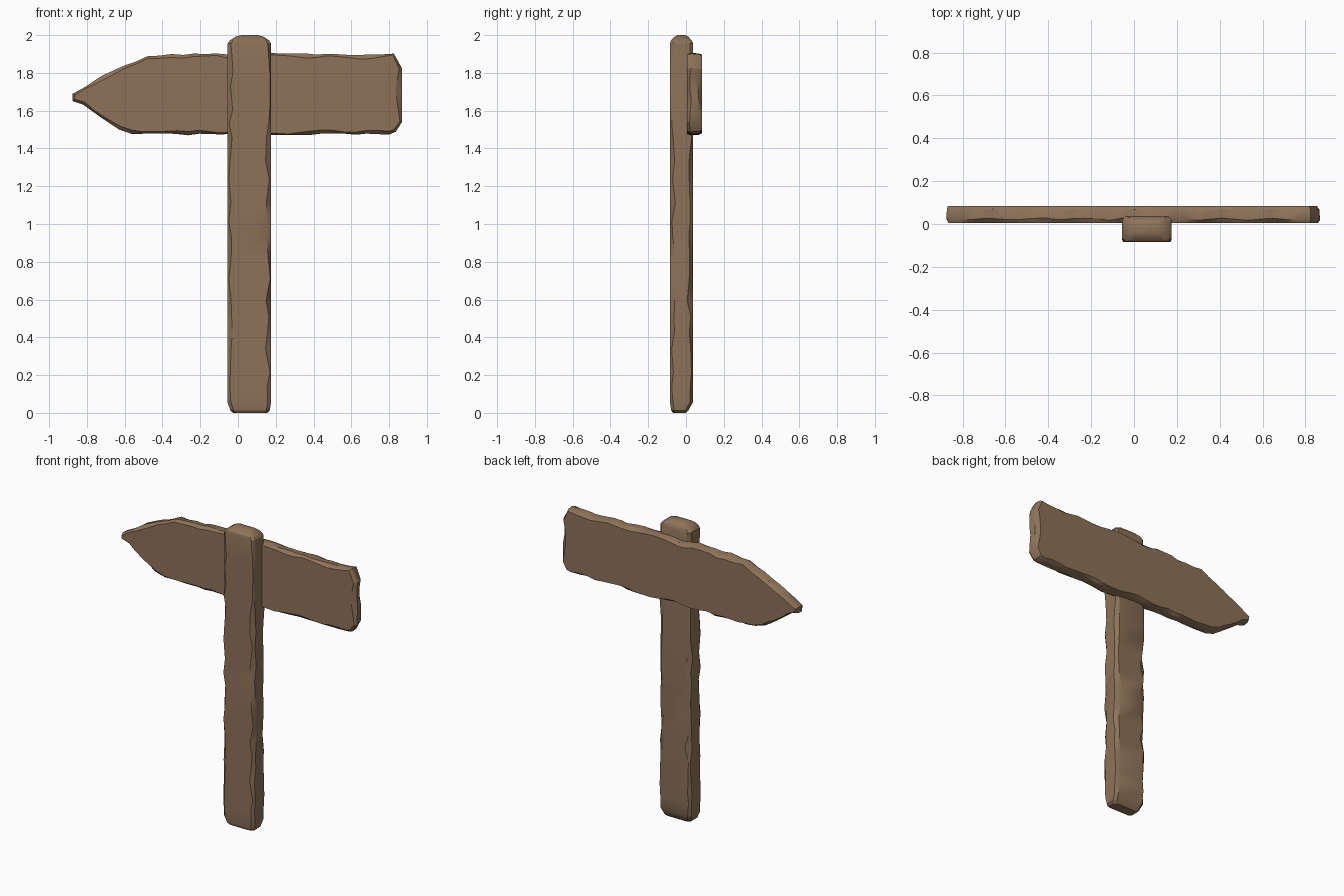
import bpy, bmesh, math, random
from mathutils import Vector

if "Cube" in bpy.data.objects:
    bpy.data.objects.remove(bpy.data.objects["Cube"])

random.seed(7)

wood = bpy.data.materials.new("brown_wood")
wood.diffuse_color = (0.270, 0.171, 0.100, 1)
wood.use_nodes = True
wood.node_tree.nodes["Principled BSDF"].inputs["Base Color"].default_value = wood.diffuse_color


def loft(name, rings):
    """Skin a closed solid through rings of equal point count."""
    bm = bmesh.new()
    loops = [[bm.verts.new(p) for p in r] for r in rings]
    n = len(loops[0])
    for a, b in zip(loops, loops[1:]):
        for i in range(n):
            j = (i + 1) % n
            bm.faces.new((a[i], a[j], b[j], b[i]))
    bm.faces.new(loops[0][::-1])
    bm.faces.new(loops[-1])
    bmesh.ops.recalc_face_normals(bm, faces=bm.faces)
    me = bpy.data.meshes.new(name)
    bm.to_mesh(me)
    bm.free()
    me.materials.append(wood)
    ob = bpy.data.objects.new(name, me)
    bpy.context.collection.objects.link(ob)
    bpy.context.view_layer.objects.active = ob
    ob.select_set(True)
    bpy.ops.object.shade_smooth_by_angle(angle=math.radians(28))
    ob.select_set(False)


def post_ring(z, x0, x1, y0, y1, chips):
    """Rectangle with four corners chipped by (dx, dy)."""
    (a, b), (c, d), (e, f), (g, h) = chips
    return [(x0 + a, y0, z), (x1 - c, y0, z), (x1, y0 + d, z), (x1, y1 - f, z),
            (x1 - e, y1, z), (x0 + g, y1, z), (x0, y1 - h, z), (x0, y0 + b, z)]


# Post: chipped vertical edges, rounded ends
def chips(front, back):
    u = random.uniform
    return [(u(.003, front), u(.008, .032)), (u(.003, front), u(.008, .032)),
            (u(.008, back), u(.006, .032)), (u(.008, back), u(.006, .032))]


even = [(.018, .016)] * 4
rings = [post_ring(0, -.025, .155, -.068, .0, even),
         post_ring(.012, -.04, .168, -.078, .012, even),
         post_ring(.055, -.055, .175, -.085, .036, even)]
z = .14
while z < 1.9:
    rings.append(post_ring(z, -.055, .175, -.085, .038, chips(.03, .045)))
    z += random.uniform(.07, .13)
rings += [post_ring(1.955, -.055, .175, -.085, .038, even),
          post_ring(1.972, -.043, .165, -.08, .03, even),
          post_ring(1.992, -.012, .135, -.06, .012, even),
          post_ring(2.0, .02, .105, -.045, -.005, [(.012, .01)] * 4)]
loft("post", rings)

# Arrow board: outline in x, z, subdivided and roughened
corners = [(-.875, 1.65), (-.875, 1.69), (-.81, 1.725), (-.72, 1.785), (-.6, 1.84),
           (-.48, 1.888), (-.35, 1.9), (.825, 1.902), (.868, 1.825), (.868, 1.54),
           (.835, 1.488), (.80, 1.474), (-.56, 1.476), (-.63, 1.50), (-.72, 1.56),
           (-.82, 1.632)]
outline = []
for i, p in enumerate(corners):
    p, q = Vector(p), Vector(corners[(i + 1) % len(corners)])
    n = max(1, round((q - p).length / .06))
    for k in range(n):
        pt = p.lerp(q, k / n)
        if k and abs(p.y - q.y) < .05:
            pt.y += random.uniform(-.007, .005)
        outline.append(pt)


def inset(amount, spread):
    """Pull the outline inward by a smoothly uneven amount."""
    out, ph = [], random.uniform(0, 6)
    for i, p in enumerate(outline):
        t = outline[(i + 1) % len(outline)] - outline[i - 1]
        nrm = Vector((t.y, -t.x)).normalized()
        w = amount + spread * math.sin(i * 1.1 + ph) + random.uniform(-.003, .003)
        out.append(p + nrm * max(w, .002) * (1.6 if abs(nrm.x) > .9 else 1))
    return out


def layer(pts, y, wobble=0):
    return [(p.x, y + wobble * math.sin(i * 1.7) + random.uniform(-1, 1) * wobble * .5, p.y)
            for i, p in enumerate(pts)]


loft("arrow_board", [layer(inset(.015, .006), .004),
                     layer(outline, .024, .005),
                     layer(inset(.003, .002), .064, .006),
                     layer(inset(.015, .006), .085)])
